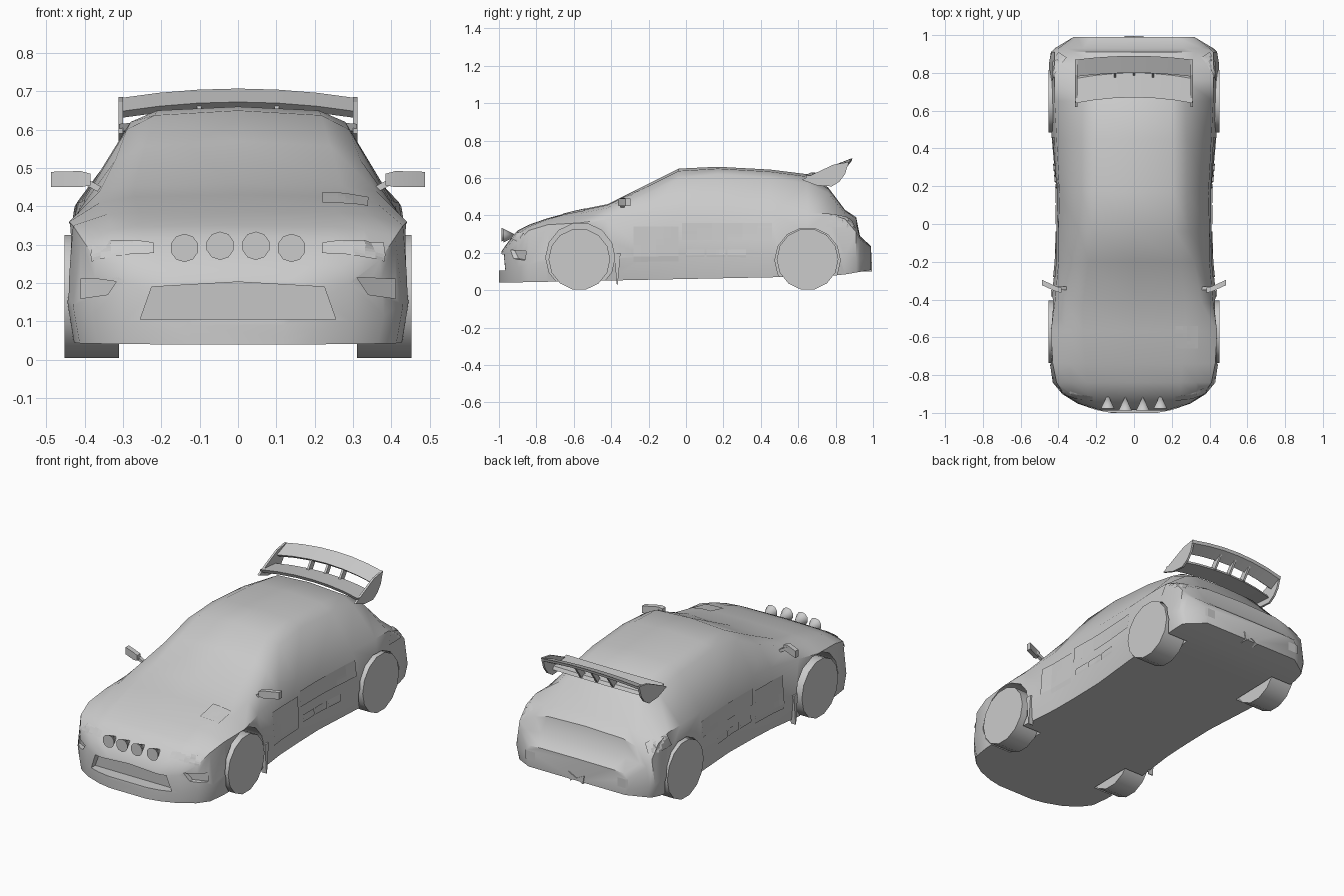
import bpy
import bmesh
from math import radians
from mathutils import Matrix, Vector

cube = bpy.data.objects.get("Cube")
if cube:
    bpy.data.objects.remove(cube, do_unlink=True)

# One grey paint for the whole car
paint = bpy.data.materials.new("plain_grey")
paint.use_nodes = True
paint.diffuse_color = (0.6, 0.6, 0.6, 1)
for node in paint.node_tree.nodes:
    if node.type == 'BSDF_PRINCIPLED':
        node.inputs["Base Color"].default_value = paint.diffuse_color


def make_object(name, bm, mirrored=False):
    """Turn a bmesh into a named, painted object, mirrored across x if asked."""
    mesh = bpy.data.meshes.new(name)
    bm.to_mesh(mesh)
    bm.free()
    obj = bpy.data.objects.new(name, mesh)
    bpy.context.collection.objects.link(obj)
    mesh.materials.append(paint)
    if mirrored:
        obj.modifiers.new("mirror", 'MIRROR').use_clip = False
    return obj


def activate(obj):
    bpy.ops.object.select_all(action='DESELECT')
    obj.select_set(True)
    bpy.context.view_layer.objects.active = obj


def shade_smooth(obj, angle):
    activate(obj)
    bpy.ops.object.shade_smooth_by_angle(angle=radians(angle))


def loft(name, rings, mirrored=False):
    """Closed skin through rings of equal point count, capped at both ends."""
    bm = bmesh.new()
    loops = [[bm.verts.new(p) for p in ring] for ring in rings]
    count = len(loops[0])
    for a, b in zip(loops, loops[1:]):
        for i in range(count):
            j = (i + 1) % count
            bm.faces.new((a[i], a[j], b[j], b[i]))
    bm.faces.new(loops[0])
    bm.faces.new(loops[-1])
    bmesh.ops.recalc_face_normals(bm, faces=bm.faces[:])
    return make_object(name, bm, mirrored)


def side_plate(name, outline, inner, outer, mirrored=True):
    """Side profile of (y, z) points extruded along x."""
    return loft(name, [[(x, y, z) for y, z in outline] for x in (inner, outer)], mirrored)


def wheel_disc(name, y, z, radius, inner, outer, sides, mirrored=True):
    bm = bmesh.new()
    place = Matrix.Translation(((inner + outer) / 2, y, z)) @ Matrix.Rotation(radians(90), 4, 'Y')
    bmesh.ops.create_cone(bm, cap_ends=True, segments=sides, radius1=radius,
                          radius2=radius, depth=outer - inner, matrix=place)
    return make_object(name, bm, mirrored)


def surface_patch(name, corners, mirrored=True):
    """Four cornered panel laid just above the body surface."""
    bm = bmesh.new()
    bm.faces.new([bm.verts.new(c) for c in corners])
    bmesh.ops.subdivide_edges(bm, edges=bm.edges[:], cuts=5, use_grid_fill=True)
    obj = make_object(name, bm)
    wrap = obj.modifiers.new("wrap", 'SHRINKWRAP')
    wrap.target = body
    wrap.wrap_method = 'NEAREST_SURFACEPOINT'
    wrap.wrap_mode = 'ABOVE_SURFACE'
    wrap.offset = 0.005
    if mirrored:
        obj.modifiers.new("mirror", 'MIRROR')
    return obj


# Body shell: y, side half width, belt z and half width, roof edge z and half width, top z
stations = [
    (-1.0, .12, .09, .12, .1, .12, .1),
    (-.985, .2, .15, .2, .2, .18, .21),
    (-.95, .3, .2, .29, .24, .27, .26),
    (-.9, .38, .26, .37, .3, .33, .32),
    (-.84, .43, .32, .41, .34, .33, .35),
    (-.74, .445, .35, .43, .38, .34, .385),
    (-.57, .45, .36, .44, .41, .36, .43),
    (-.42, .44, .38, .42, .44, .36, .46),
    (-.2, .415, .41, .4, .52, .32, .57),
    (-.04, .41, .42, .4, .6, .29, .65),
    (.17, .41, .42, .395, .62, .28, .66),
    (.45, .435, .41, .41, .6, .28, .645),
    (.65, .45, .41, .42, .57, .27, .62),
    (.76, .45, .41, .42, .52, .27, .55),
    (.85, .45, .38, .42, .41, .31, .43),
    (.91, .44, .31, .42, .36, .32, .39),
    (.93, .42, .27, .4, .28, .36, .29),
    (.99, .32, .2, .32, .23, .3, .235),
]


def body_ring(y, side, belt_z, belt, roof_z, roof, top):
    floor = .06 + .02 * y + max(0, y - .8) * .15
    low = floor + .35 * (belt_z - floor)
    half = [(side * .96, floor), (side, low), (belt, belt_z), (roof, roof_z),
            (roof * .75, roof_z + .75 * (top - roof_z))]
    right = [(x, y, z) for x, z in half]
    left = [(-x, y, z) for x, z in reversed(half)]
    return [(0, y, floor)] + right + [(0, y, top)] + left


body = loft("body", [body_ring(*s) for s in stations])


# Cutters for wheel arches and front intakes
def front_cutter(name, outline, depth, slope, mirrored=False):
    back = [(x, depth + slope * abs(x), z) for x, z in outline]
    return loft(name, [[(x, -1.1, z) for x, z in outline], back], mirrored)


cutters = [
    wheel_disc("front_arch_cutter", -.565, .175, .185, .3, .6, 14),
    wheel_disc("rear_arch_cutter", .65, .16, .175, .3, .6, 14),
    front_cutter("grille_cutter", [(-.255, .105), (.255, .105), (.225, .19),
                                   (0, .203), (-.225, .19)], -.94, .04),
    front_cutter("side_intake_cutter", [(.34, .17), (.41, .16), (.41, .21), (.31, .215)],
                 -1.13, .69, True),
]
activate(body)
for cutter in cutters:
    cut = body.modifiers.new("cut", 'BOOLEAN')
    cut.operation = 'DIFFERENCE'
    cut.solver = 'EXACT'
    cut.object = cutter
    bpy.ops.object.modifier_apply(modifier=cut.name)
    cutter.hide_render = True
    cutter.hide_set(True)
for cutter in cutters:
    bpy.data.objects.remove(cutter, do_unlink=True)
shade_smooth(body, 38)

# Wheels
for name, y in (("front_wheels", -.57), ("rear_wheels", .65)):
    shade_smooth(wheel_disc(name, y, .165, .165, .31, .452, 14), 40)

# Mud flaps behind the front wheels
side_plate("front_mud_flaps", [(-.385, .2), (-.37, .03), (-.365, .03), (-.35, .2)], .41, .44)

# Row of four rally lamps
for i in range(4):
    offset = (i - 1.5) * .093
    bm = bmesh.new()
    place = Matrix.Translation((offset, -.955 + abs(offset) * .12, .3 - abs(offset) * .06))
    bmesh.ops.create_cone(bm, cap_ends=True, segments=10, radius1=.037, radius2=0, depth=.075,
                          matrix=place @ Matrix.Rotation(radians(-90), 4, 'X'))
    shade_smooth(make_object("rally_lamp", bm), 40)

# Door mirrors: slanted shell and stalk
shell = []
for x, y, bottom, top in ((.385, -.35, .455, .485), (.41, -.345, .45, .492), (.487, -.31, .45, .49)):
    shell.append([(x, y - .014, bottom), (x, y + .014, bottom), (x, y + .014, top), (x, y - .014, top)])
shade_smooth(loft("mirror_shells", shell, True), 30)
stalk = [[(x, y, z) for y, z in ((-.35, h), (-.33, h), (-.33, h + .018), (-.35, h + .018))]
         for x, h in ((.35, .43), (.41, .462))]
loft("mirror_stalks", stalk, True)


# Rear wing: lower deck, upper blade, end plates and struts
def wing(name, outline, crown, sweep):
    rings = []
    for i in range(-3, 4):
        t = i / 3
        rings.append([(t * .31, y - sweep * t * t, z - crown * t * t) for y, z in outline])
    return loft(name, rings)


shade_smooth(wing("wing_deck", [(.67, .63), (.80, .618), (.81, .6), (.68, .61)], .015, .03), 40)
shade_smooth(wing("wing_blade", [(.80, .672), (.89, .707), (.885, .69), (.82, .655)], .025, .02), 40)
side_plate("wing_end_plates", [(.62, .59), (.70, .63), (.79, .672), (.87, .685), (.85, .62),
                               (.82, .58), (.78, .555), (.70, .56)], .3, .312)
side_plate("wing_struts", [(.77, .61), (.81, .605), (.87, .69), (.81, .665)], .095, .107)
side_plate("wing_centre_strut", [(.78, .61), (.81, .605), (.87, .69), (.82, .665)],
           -.006, .006, False)

# Lights, bonnet plate and door panels laid on the skin
surface_patch("headlights", [(.22, -.94, .28), (.38, -.89, .255), (.38, -.87, .31), (.22, -.92, .31)])
surface_patch("tail_lights", [(.44, .75, .34), (.40, .91, .33), (.36, .89, .39), (.42, .78, .41)])
surface_patch("rear_reflectors", [(.26, .99, .15), (.32, .98, .15), (.32, .98, .2), (.26, .99, .2)])
surface_patch("bonnet_plate", [(.22, -.66, .42), (.34, -.66, .41), (.34, -.54, .43), (.22, -.54, .44)], False)


def door_panel(name, y0, y1, z0, z1):
    x = .43
    surface_patch(name, [(x, y0, z0), (x, y1, z0), (x, y1, z1), (x, y0, z1)])


door_panel("front_door_panels", -.28, -.04, .15, .34)
door_panel("rear_door_panels", -.02, .46, .27, .36)
for i in range(3):
    start = i * .11
    door_panel("door_slots", start, start + .1, .175, .22)

# Small fins under the rear bumper
fin = [[(x, y, z) for x, z in ((0, .125), (.05, .15), (.04, .1))] for y in (.95, .995)]
loft("rear_fins", fin, True)
